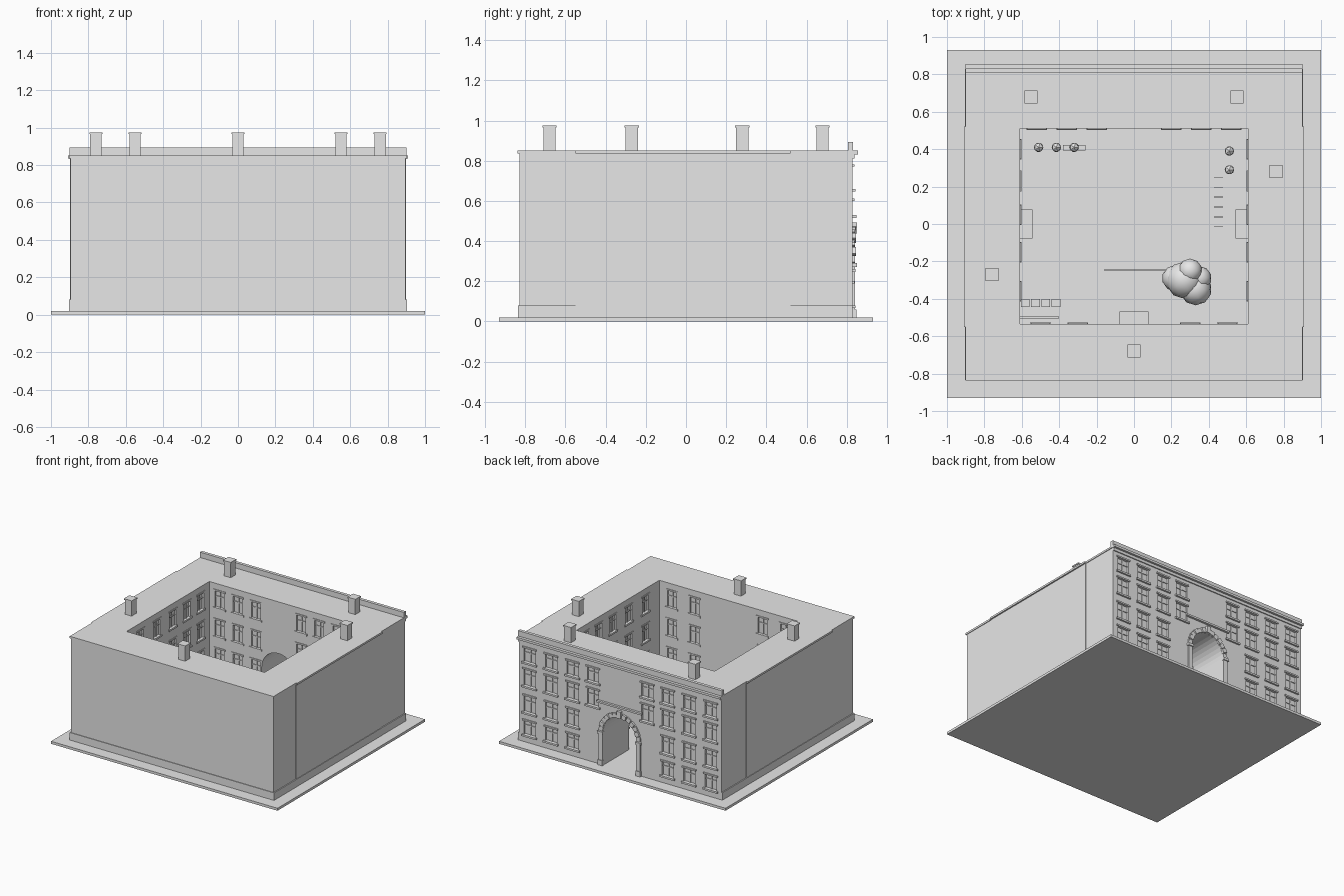
import bpy, bmesh, math
from mathutils import Matrix, Vector

if "Cube" in bpy.data.objects:
    bpy.data.objects.remove(bpy.data.objects["Cube"])

stone = bpy.data.materials.new("plain grey")
stone.use_nodes = True
stone.diffuse_color = (0.8, 0.8, 0.8, 1)
stone.node_tree.nodes["Principled BSDF"].inputs["Base Color"].default_value = (0.8, 0.8, 0.8, 1)


def box(bm, a, b, turn=None):
    """Box between two opposite corners, optionally transformed afterwards."""
    a, b = Vector(a), Vector(b)
    size = [abs(v) for v in b - a]
    m = Matrix.Translation((a + b) / 2) @ Matrix.Diagonal((*size, 1))
    bmesh.ops.create_cube(bm, size=1, matrix=turn @ m if turn else m)


def finish(bm, name, smooth=False):
    bmesh.ops.recalc_face_normals(bm, faces=bm.faces)
    mesh = bpy.data.meshes.new(name)
    bm.to_mesh(mesh)
    bm.free()
    ob = bpy.data.objects.new(name, mesh)
    bpy.context.collection.objects.link(ob)
    mesh.materials.append(stone)
    for p in mesh.polygons:
        p.use_smooth = smooth
    return ob


def boxes(name, corner_pairs):
    bm = bmesh.new()
    for a, b in corner_pairs:
        box(bm, a, b)
    return finish(bm, name)


def ring(name, x, y0, y1, z0, z1):
    """Rectangular block with the courtyard left open."""
    bm = bmesh.new()
    outer = [(-x, y0), (x, y0), (x, y1), (-x, y1)]
    inner = [(-CX, CY0), (CX, CY0), (CX, CY1), (-CX, CY1)]
    loops = [[bm.verts.new((*p, z)) for p in pts]
             for pts, z in ((outer, z0), (outer, z1), (inner, z1), (inner, z0))]
    for k in range(4):
        a, b = loops[k], loops[(k + 1) % 4]
        for i in range(4):
            j = (i + 1) % 4
            bm.faces.new((a[i], a[j], b[j], b[i]))
    return finish(bm, name)


# Main dimensions: half width, courtyard bounds, facade plane, levels
W, CX, CY0, CY1 = 0.895, 0.61, -0.535, 0.51
FRONT, BACK, GROUND, EAVE, ROOF = -0.83, 0.83, 0.02, 0.835, 0.85

# Ground, walls, roof
boxes("ground_slab", [((-1, -0.93, 0), (1, 0.93, GROUND))])
walls = ring("walls", W, FRONT, BACK, GROUND, EAVE)
ring("roof", 0.9, FRONT - 0.008, BACK, EAVE, ROOF)
boxes("side_wall_panels", [((s * W, -0.55, GROUND), (s * 0.899, 0.52, EAVE)) for s in (-1, 1)])
boxes("side_eaves", [((s * 0.9, -0.55, EAVE), (s * 0.91, 0.52, ROOF)) for s in (-1, 1)])
boxes("plinth", [((s * W, FRONT - 0.005, GROUND), (s * 0.903, BACK, 0.08)) for s in (-1, 1)]
      + [((-W, FRONT - 0.005, GROUND), (W, FRONT, 0.08))])

# Parapet and cornice along the decorated facade
boxes("parapet", [((-0.9, 0.807, ROOF), (0.9, 0.832, 0.893))])
boxes("cornice", [((-0.9, BACK, 0.832), (0.9, 0.855, ROOF)),
                  ((-W, BACK, 0.81), (W, 0.838, 0.832))])

# Chimneys
shafts = []
for x, y in ((-0.55, 0.68), (0.55, 0.68), (0.76, 0.28), (-0.76, -0.27), (0, -0.68)):
    shafts += [((x - 0.03, y - 0.03, ROOF), (x + 0.03, y + 0.03, 0.965)),
               ((x - 0.035, y - 0.035, 0.965), (x + 0.035, y + 0.035, 0.975))]
boxes("chimneys", shafts)

# Windows: each wall maps (along, outward, up) to a point
facade = lambda u, d, z: (u, BACK + d, z)
court_north = lambda u, d, z: (u, CY1 - d, z)
court_south = lambda u, d, z: (u, CY0 + d, z)
court_west = lambda u, d, z: (-CX + d, u, z)
court_east = lambda u, d, z: (CX - d, u, z)
cutter, trim, bars = bmesh.new(), bmesh.new(), bmesh.new()


def window(wall, u, z0, z1, w, proud):
    h = w / 2
    zt = z0 + (z1 - z0) * 0.65
    box(cutter, wall(u - h, -0.015, z0), wall(u + h, 0.02, z1))
    box(trim, wall(u - h - 0.015, -0.002, z0 - 0.014), wall(u + h + 0.015, proud, z0))
    box(trim, wall(u - h - 0.012, -0.002, z1), wall(u + h + 0.012, proud * 0.6, z1 + 0.012))
    box(bars, wall(u - 0.004, -0.015, z0), wall(u + 0.004, -0.009, z1))
    box(bars, wall(u - h, -0.015, zt - 0.004), wall(u + h, -0.009, zt + 0.004))


for s in (-1, 1):
    for z0, z1 in ((0.66, 0.77), (0.47, 0.6), (0.26, 0.39), (0.08, 0.19)):
        for u in (0.8, 0.61, 0.42, 0.24):
            if u > 0.3 or z0 > 0.4:
                window(facade, s * u, z0, z1, 0.1, 0.014)
for z0 in (0.2, 0.43, 0.66):
    z1 = z0 + 0.13
    for s in (-1, 1):
        for u in (0.2, 0.36, 0.52):
            window(court_north, s * u, z0, z1, 0.08, 0.008)
        for u in (0.3, 0.5):
            window(court_south, s * u, z0, z1, 0.08, 0.008)
    for wall in (court_west, court_east):
        for u in (0.4, 0.23, 0.05, -0.15, -0.36):
            if z0 > 0.3 or u != 0.05:
                window(wall, u, z0, z1, 0.08, 0.008)
finish(trim, "sills_and_lintels")
finish(bars, "window_bars")

# Courtyard doors with canopies
canopies = []
for wall in (court_west, court_east, court_south):
    box(cutter, wall(-0.045, -0.015, GROUND + 0.002), wall(0.045, 0.02, 0.17))
    canopies.append((wall(-0.078, -0.002, 0.185), wall(0.078, 0.066, 0.197)))
boxes("door_canopies", canopies)

# Arched passage cut through the decorated wing
R, SPRING = 0.148, 0.29
profile = [(-R, 0.01), (R, 0.01)]
profile += [(R * math.cos(math.pi * i / 16), SPRING + R * math.sin(math.pi * i / 16)) for i in range(17)]
face = cutter.faces.new([cutter.verts.new((x, 0.45, z)) for x, z in profile])
new = bmesh.ops.extrude_face_region(cutter, geom=[face])["geom"]
bmesh.ops.translate(cutter, vec=(0, 0.45, 0), verts=[v for v in new if isinstance(v, bmesh.types.BMVert)])
cut = finish(cutter, "wall_cutter")
cut.hide_render = True
mod = walls.modifiers.new("openings", "BOOLEAN")
mod.operation, mod.solver, mod.object = "DIFFERENCE", "EXACT", cut
bpy.context.view_layer.objects.active = walls
bpy.ops.object.modifier_apply(modifier=mod.name)
bpy.data.objects.remove(cut)

# Arch stones, keystone, piers and the ledge above
bm = bmesh.new()
N = 13
for i in range(N):
    turn = Matrix.Translation((0, 0, SPRING)) @ Matrix.Rotation(math.pi / 2 - math.pi * (i + 0.5) / N, 4, "Y")
    key = i == N // 2
    out = 0.022 if key else (0.016 if i % 2 else 0.01)
    box(bm, (-0.017, BACK - 0.005, R), (0.017, BACK + out, R + (0.055 if key else 0.036)), turn)
finish(bm, "arch_stones")
piers = [((-0.2, BACK, 0.515), (0.2, 0.848, 0.53))]
for s in (-1, 1):
    piers += [((s * R, BACK - 0.005, GROUND), (s * 0.182, 0.842, SPRING - 0.02)),
              ((s * (R - 0.004), BACK - 0.005, SPRING - 0.02), (s * 0.19, 0.85, SPRING)),
              ((s * (R - 0.002), BACK - 0.005, GROUND), (s * 0.188, 0.848, 0.06))]
boxes("arch_piers_and_ledge", piers)

# Courtyard tree
bm = bmesh.new()
for x, y, z, r in ((0.27, -0.3, 0.23, 0.1), (0.33, -0.35, 0.22, 0.085), (0.22, -0.29, 0.21, 0.07),
                   (0.3, -0.25, 0.27, 0.065), (0.35, -0.29, 0.23, 0.065)):
    bmesh.ops.create_icosphere(bm, subdivisions=2, radius=r, matrix=Matrix.Translation((x, y, z)))
finish(bm, "tree_crown", smooth=True)
bm = bmesh.new()
bmesh.ops.create_cone(bm, cap_ends=True, segments=8, radius1=0.022, radius2=0.014, depth=0.18,
                      matrix=Matrix.Translation((0.28, -0.31, 0.11)))
finish(bm, "tree_trunk")

# Small shrubs in pots
bm = bmesh.new()
for x, y in ((-0.51, 0.41), (-0.415, 0.41), (-0.32, 0.41), (0.51, 0.39), (0.51, 0.29)):
    bmesh.ops.create_cone(bm, cap_ends=True, segments=8, radius1=0.014, radius2=0.02, depth=0.04,
                          matrix=Matrix.Translation((x, y, 0.04)))
    bmesh.ops.create_icosphere(bm, subdivisions=1, radius=0.028, matrix=Matrix.Translation((x, y, 0.075)))
finish(bm, "potted_shrubs")

# Courtyard furniture
boxes("bench", [((-0.38, 0.392, 0.045), (-0.26, 0.422, 0.053))]
      + [((x - 0.005, 0.395, GROUND), (x + 0.005, 0.419, 0.045)) for x in (-0.37, -0.27)])
boxes("bins", [((x, -0.445, GROUND), (x + 0.047, -0.4, 0.08))
               for x in (-0.605, -0.55, -0.52 + 0.025, -0.46 + 0.02)])
boxes("bin_screen", [((-CX, -0.505, GROUND), (-0.4, -0.495, 0.1))])
boxes("low_rail", [((-0.16, -0.248, GROUND), (0.2, -0.242, 0.04))])
racks = []
for i in range(6):
    y = 0.25 - i * 0.053
    racks += [((x - 0.002, y - 0.002, GROUND), (x + 0.002, y + 0.002, 0.07)) for x in (0.43, 0.473)]
    racks.append(((0.428, y - 0.002, 0.07), (0.475, y + 0.002, 0.074)))
boxes("cycle_racks", racks)
